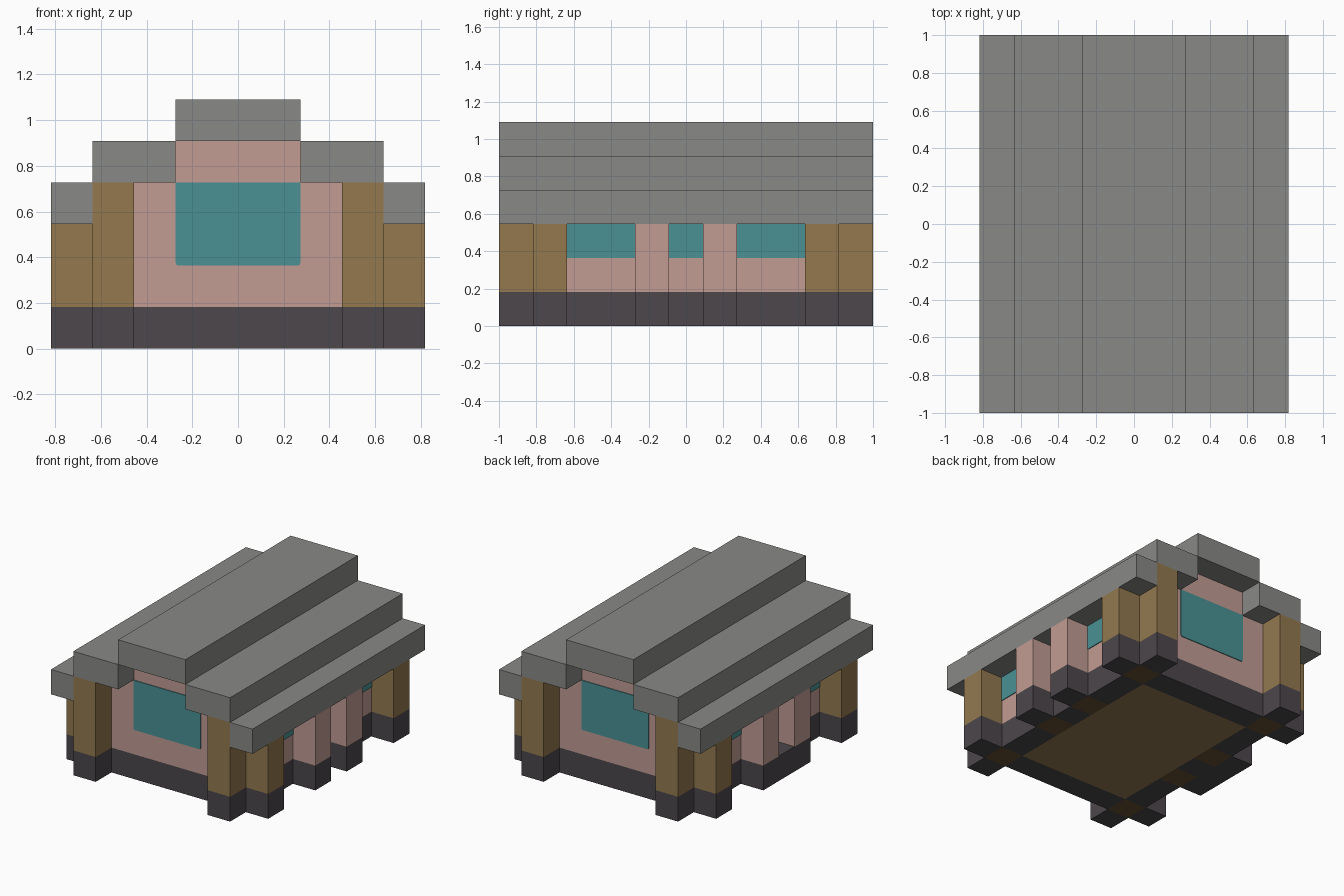
import bpy
import bmesh
from mathutils import Matrix, Vector

CELL = 2 / 11      # everything sits on a regular block grid
THIN = 0.03        # plate thickness, in cells

default = bpy.data.objects.get("Cube")
if default:
    bpy.data.objects.remove(default, do_unlink=True)


def srgb(*values):
    return [((v / 255 + 0.055) / 1.055) ** 2.4 for v in values]


def material(name, *rgb):
    mat = bpy.data.materials.new(name)
    color = (*srgb(*rgb), 1)
    mat.use_nodes = True
    mat.diffuse_color = color
    bsdf = mat.node_tree.nodes["Principled BSDF"]
    bsdf.inputs["Base Color"].default_value = color
    bsdf.inputs["Roughness"].default_value = 0.9
    return mat


stone = material("roof grey", 137, 137, 134)
plaster = material("wall pink", 193, 156, 148)
planks = material("plank brown", 147, 121, 79)
log = material("dark log brown", 102, 80, 47)
slate = material("foundation charcoal", 76, 71, 75)
glass = material("window teal", 74, 145, 149)


def block(name, mat, x, y, z, round_bottom=0):
    """Box from (low, high) ranges in cells; ranges may be given mirrored."""
    ranges = [sorted(r) for r in (x, y, z)]
    size = Vector([(b - a) * CELL for a, b in ranges])
    center = Vector([(a + b) / 2 * CELL for a, b in ranges])
    bm = bmesh.new()
    bmesh.ops.create_cube(bm, size=1, matrix=Matrix.Diagonal((*size, 1)))
    if round_bottom:
        edges = [e for e in bm.edges
                 if abs((e.verts[0].co - e.verts[1].co).y) > 0.9 * size.y
                 and e.verts[0].co.z < 0]
        bmesh.ops.bevel(bm, geom=edges, offset=round_bottom, segments=2,
                        profile=0.5, affect='EDGES')
    mesh = bpy.data.meshes.new(name)
    bm.to_mesh(mesh)
    bm.free()
    mesh.materials.append(mat)
    obj = bpy.data.objects.new(name, mesh)
    obj.location = center
    bpy.context.collection.objects.link(obj)
    return obj


def mirror(sign, a, b):
    return sign * a, sign * b


# Stepped roof
length = (-5.5, 5.5)
block("roof_ridge", stone, (-1.5, 1.5), length, (5, 6))
for sx in (-1, 1):
    block("roof_slope", stone, mirror(sx, 1.5, 3.5), length, (4, 5))
    block("roof_eave", stone, mirror(sx, 3.5, 4.5), length, (3, 4))

# Floor
block("floor", planks, (-2.5, 2.5), (-3.5, 3.5), (0, 1))

# Gable ends with their large windows
for sy in (-1, 1):
    depth = mirror(sy, 3.5, 4.5)
    block("end_foundation", slate, (-2.5, 2.5), depth, (0, 1))
    block("end_wall", plaster, (-2.5, 2.5), depth, (1, 4))
    block("gable", plaster, (-1.5, 1.5), depth, (4, 5))
    block("end_window", glass, (-1.5, 1.5), mirror(sy, 4.5, 4.5 + THIN),
          (2, 4), round_bottom=0.012)

for sx in (-1, 1):
    wall = mirror(sx, 2.5, 3.5)
    outer = mirror(sx, 3.5, 4.5)
    pane = mirror(sx, 3.5, 3.5 + THIN)
    for sy in (-1, 1):
        # Corner: inner log flanked by two plank posts
        corner = mirror(sy, 3.5, 4.5)
        front = mirror(sy, 4.5, 5.5)
        block("corner_log", log, wall, corner, (0, 4))
        block("end_post", planks, wall, front, (1, 4))
        block("end_post_foot", slate, wall, front, (0, 1))
        block("side_post", planks, outer, corner, (1, 3))
        block("side_post_foot", slate, outer, corner, (0, 1))
        # Side wall bay with a wide window
        bay = mirror(sy, 1.5, 3.5)
        block("side_foundation", slate, wall, bay, (0, 1))
        block("side_wall", plaster, wall, bay, (1, 4))
        block("side_window", glass, pane, bay, (2, 3))
        # Buttress in front of an inner log
        pier = mirror(sy, 0.5, 1.5)
        block("inner_log", log, wall, pier, (0, 4))
        block("buttress", plaster, outer, pier, (1, 3))
        block("buttress_foot", slate, outer, pier, (0, 1))
    # Middle bay: small window on one side, doorway on the other
    middle = (-0.5, 0.5)
    block("middle_foundation", slate, wall, middle, (0, 1))
    if sx > 0:
        block("middle_wall", plaster, wall, middle, (1, 4))
        block("small_window", glass, pane, middle, (2, 3))
    else:
        block("door_lintel", plaster, wall, middle, (3, 4))
        block("door_step", slate, outer, middle, (0, 1))
